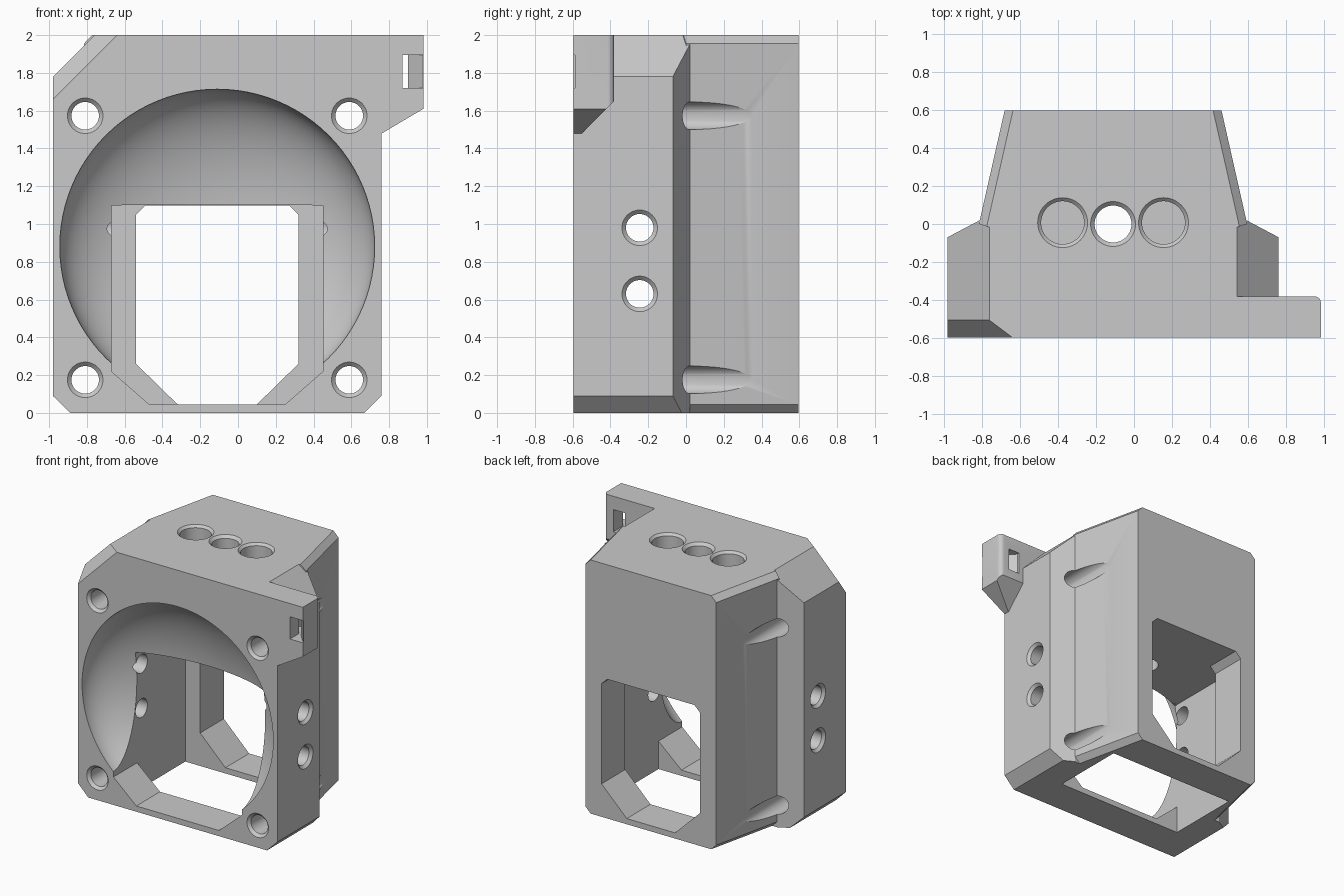
import bpy, bmesh, math
from mathutils import Vector, Matrix

old = bpy.data.objects.get("Cube")
if old:
    bpy.data.objects.remove(old, do_unlink=True)

CX = -0.11      # symmetry plane of the housing
FRONT, BACK = -0.595, 0.595

grey = bpy.data.materials.new("plain_grey")
grey.use_nodes = True
grey.diffuse_color = (0.59, 0.59, 0.59, 1)
grey.node_tree.nodes["Principled BSDF"].inputs["Base Color"].default_value = (0.59, 0.59, 0.59, 1)


def make(name, bm):
    bmesh.ops.recalc_face_normals(bm, faces=bm.faces)
    mesh = bpy.data.meshes.new(name)
    bm.to_mesh(mesh)
    bm.free()
    mesh.materials.append(grey)
    ob = bpy.data.objects.new(name, mesh)
    bpy.context.collection.objects.link(ob)
    return ob


def prism(points, axis, lo, hi):
    """Extrude a 2D outline along z (x, y points) or y (x, z points)."""
    bm = bmesh.new()
    place = (lambda a, b, t: (a, b, t)) if axis == "z" else (lambda a, b, t: (a, t, b))
    ends = [[bm.verts.new(place(a, b, t)) for a, b in points] for t in (lo, hi)]
    for ring in ends:
        bm.faces.new(ring)
    for i in range(len(points)):
        j = (i + 1) % len(points)
        bm.faces.new((ends[0][i], ends[0][j], ends[1][j], ends[1][i]))
    return bm


def mirrored(half):
    """Close a right-hand outline with its mirror image about CX."""
    return [(CX + a, b) for a, b in half] + [(CX - a, b) for a, b in reversed(half)]


def trim(bm, point, normal):
    """Slice away everything on the normal side of a plane and cap the cut."""
    bmesh.ops.bisect_plane(bm, geom=bm.verts[:] + bm.edges[:] + bm.faces[:],
                           plane_co=point, plane_no=Vector(normal).normalized(), clear_outer=True)
    rim = [e for e in bm.edges if e.is_boundary]
    if rim:
        bmesh.ops.holes_fill(bm, edges=rim)


def volume(mesh):
    bm = bmesh.new()
    bm.from_mesh(mesh)
    size = bm.calc_volume()
    bm.free()
    return size


def combine(body, tool, operation):
    """Boolean that moves on to the next solver if one leaves the body unchanged."""
    before = volume(body.data)
    sign = 1 if operation == "UNION" else -1
    for solver, tolerant in (("MANIFOLD", False), ("EXACT", False), ("EXACT", True), ("FLOAT", False)):
        mod = body.modifiers.new("combine", "BOOLEAN")
        mod.object, mod.operation, mod.solver = tool, operation, solver
        mod.use_hole_tolerant = tolerant
        graph = bpy.context.evaluated_depsgraph_get()
        mesh = bpy.data.meshes.new_from_object(body.evaluated_get(graph))
        body.modifiers.clear()
        after = volume(mesh)
        if after > before * 0.3 and (after - before) * sign > 1e-6:
            body.data = mesh
            break
    bpy.data.objects.remove(tool, do_unlink=True)


def cut(bm):
    combine(housing, make("cutter", bm), "DIFFERENCE")


def lathe(profile, origin, direction, steps=48):
    """Revolve (radius, depth) points into a closed solid along a direction."""
    bm = bmesh.new()
    rings = [[bm.verts.new((r * math.cos(math.tau * i / steps), r * math.sin(math.tau * i / steps), d))
              for i in range(steps)] for r, d in profile]
    for a, b in zip(rings, rings[1:]):
        for i in range(steps):
            j = (i + 1) % steps
            bm.faces.new((a[i], a[j], b[j], b[i]))
    bm.faces.new(rings[0])
    bm.faces.new(rings[-1])
    turn = Vector(direction).to_track_quat("Z", "Y").to_matrix().to_4x4()
    bm.transform(Matrix.Translation(origin) @ turn)
    return bm


def drill(origin, direction, radius, depth, rim):
    """Hole with a small countersink at its mouth."""
    cut(lathe([(radius + 2 * rim, -rim), (radius, rim), (radius, depth)], origin, direction))


# Front block with chamfered long edges
block = prism(mirrored([(0.87, FRONT), (0.87, -0.07), (0.70, 0.02)]), "z", 0, 2)
for s in (-1, 1):
    trim(block, (CX + s * 0.87, 0, 1.78), (s, 0, 1))
    trim(block, (CX + s * 0.87, 0, 0.09), (s, 0, -1))
trim(block, (-0.98, -0.505, 1.78), (-0.09, -0.12, 0.09))
housing = make("housing", block)

# Tapered rear body with narrow bevels along its sides
rear = prism(mirrored([(0.6, -0.3), (0.64, -0.02), (0.7045, 0.0), (0.57, BACK)]), "z", 0, 2)
for s in (-1, 1):
    for z, up in ((1.956, 1), (0.044, -1)):
        trim(rear, (CX + s * 0.70, 0.02, z), (s, 0.226, up))
combine(housing, make("rear_body", rear), "UNION")

# Side tab with sloped underside and rounded rear corner
tab = prism([(0.4, 2), (0.4, 1.48), (0.762, 1.48), (0.982, 1.61), (0.982, 2)], "y", FRONT, -0.38)
corner = [e for e in tab.edges if all(v.co.x > 0.97 and v.co.y > -0.39 for v in e.verts)]
bmesh.ops.bevel(tab, geom=corner, offset=0.035, segments=5, affect="EDGES", profile=0.5)
trim(tab, (0.76, -0.55, 1.48), (0, 1, -1))
combine(housing, make("side_tab", tab), "UNION")

# Round domed bowl in the front
arc = [math.radians(a) for a in range(2, 90, 3)]
dome = [(0.834 * math.cos(a), 0.4 * math.sin(a)) for a in arc]
cut(lathe([(0.834, -0.05)] + dome, (CX, FRONT - 0.005, 0.88), (0, 1, 0), 96))

# Inner chamber, open at the bottom
cut(prism(mirrored([(0.56, -0.3), (0.56, 0.3)]), "z", -0.1, 1.1))

# Front mouth of the chamber with sloped lower corners
cut(prism(mirrored([(0.36, 0.045), (0.56, 0.22), (0.56, 1.098)]), "y", FRONT - 0.1, -0.25))

# Rear window
cut(prism(mirrored([(0.21, 0.045), (0.43, 0.26), (0.43, 1.05), (0.38, 1.098)]), "y", 0.25, 0.8))

# Screw holes through the corners, which leave grooves in the tapered sides
for s in (-1, 1):
    for z in (0.175, 1.573):
        drill((CX + s * 0.699, FRONT, z), (0, 1, 0), 0.073, 1.4, 0.021)

# Cross holes through both side walls
for s in (-1, 1):
    for z in (0.63, 0.98):
        drill((CX + s * 0.87, -0.245, z), (-s, 0, 0), 0.073, 0.6, 0.021)

# Top holes: the middle one reaches the chamber, the outer ones are blind
drill((CX, 0, 2), (0, 0, -1), 0.097, 1.1, 0.021)
for s in (-1, 1):
    drill((CX + s * 0.265, 0.007, 2), (0, 0, -1), 0.113, 0.5, 0.018)

# Slanted strap slot in the tab
cut(prism([(0.87, -0.65), (1.02, -0.65), (1.02, -0.588), (0.98, -0.588), (0.9, -0.5),
           (0.9, -0.3), (0.8, -0.3), (0.8, -0.4), (0.87, -0.48)], "z", 1.72, 1.895))

# Smooth the bowl and bores, keep the edges sharp
bpy.ops.object.select_all(action="DESELECT")
housing.select_set(True)
bpy.context.view_layer.objects.active = housing
bpy.ops.object.shade_smooth_by_angle(angle=math.radians(25))
